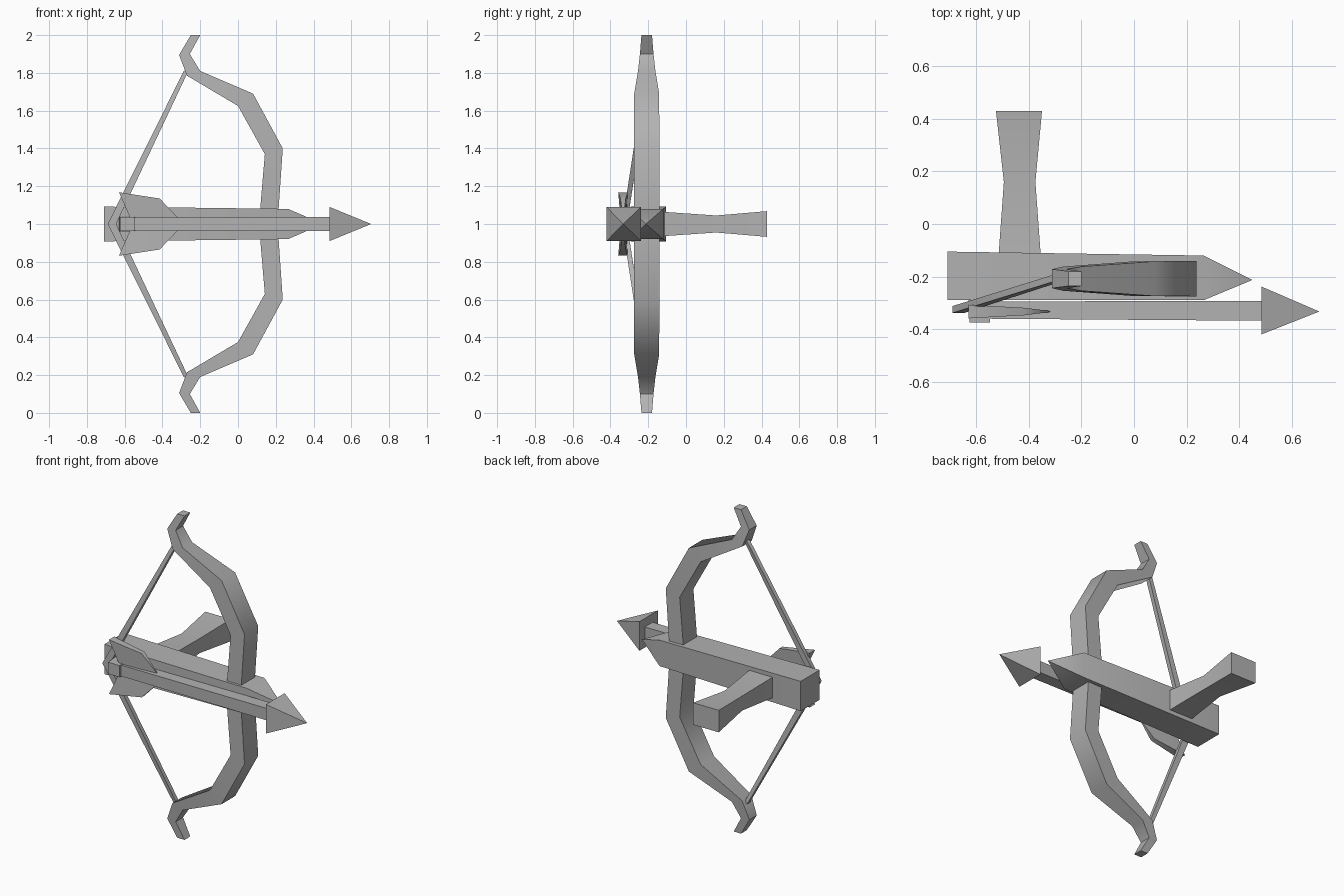
import bpy, bmesh, math
from mathutils import Vector

cube = bpy.data.objects.get("Cube")
if cube:
    bpy.data.objects.remove(cube, do_unlink=True)

grey = bpy.data.materials.new("plain grey")
grey.use_nodes = True
colour = (0.45, 0.45, 0.45, 1)
grey.diffuse_color = colour
grey.node_tree.nodes["Principled BSDF"].inputs["Base Color"].default_value = colour


def loft(name, rings):
    """Skin a row of four-cornered rings and cap both ends."""
    bm = bmesh.new()
    rows = [[bm.verts.new(p) for p in ring] for ring in rings]
    for a, b in zip(rows, rows[1:]):
        for i in range(4):
            j = (i + 1) % 4
            bm.faces.new((a[i], a[j], b[j], b[i]))
    bm.faces.new(rows[0])
    bm.faces.new(rows[-1])
    bmesh.ops.remove_doubles(bm, verts=bm.verts, dist=0.0005)
    bmesh.ops.recalc_face_normals(bm, faces=bm.faces)
    mesh = bpy.data.meshes.new(name)
    bm.to_mesh(mesh)
    bm.free()
    mesh.materials.append(grey)
    obj = bpy.data.objects.new(name, mesh)
    bpy.context.collection.objects.link(obj)
    bpy.ops.object.select_all(action='DESELECT')
    obj.select_set(True)
    bpy.context.view_layer.objects.active = obj
    bpy.ops.object.shade_smooth_by_angle(angle=math.radians(45))
    return obj


def ring_x(x, y0, y1, h):
    """Ring across the x axis, centred on z = 1."""
    return [(x, y0, 1 - h), (x, y1, 1 - h), (x, y1, 1 + h), (x, y0, 1 + h)]


def ring_y(y, x0, x1, h):
    """Ring across the y axis, centred on z = 1."""
    return [(x0, y, 1 - h), (x1, y, 1 - h), (x1, y, 1 + h), (x0, y, 1 + h)]


def ring_limb(inner, outer, y, w):
    """Ring across a limb that runs in the xz plane."""
    (a, b), (c, d) = inner, outer
    return [(a, y - w, b), (c, y - w, d), (c, y + w, d), (a, y + w, b)]


def flip(p):
    return (p[0], 2 - p[1])


# Stock with a pointed nose
loft("stock", [ring_x(-0.71, -0.29, -0.105, 0.092),
               ring_x(0.265, -0.29, -0.12, 0.08),
               ring_x(0.45, -0.213, -0.213, 0)])

# Flared grip
loft("grip", [ring_y(-0.13, -0.516, -0.354, 0.065),
              ring_y(0.16, -0.495, -0.375, 0.045),
              ring_y(0.43, -0.525, -0.35, 0.068)])

# Bow: upper half as inner point, outer point, half width; then mirrored
half = [((-0.25, 2), (-0.2, 2), 0.028),
        ((-0.312, 1.895), (-0.255, 1.9), 0.036),
        ((-0.27, 1.785), (-0.2, 1.81), 0.046),
        ((0, 1.625), (0.08, 1.69), 0.066),
        ((0.142, 1.37), (0.237, 1.4), 0.067),
        ((0.115, 1.05), (0.213, 1.05), 0.067)]
rings = half + [(flip(i), flip(o), w) for i, o, w in reversed(half)]
loft("bow", [ring_limb(i, o, -0.208, w) for i, o, w in rings])

# String, drawn back into a V
string = [((-0.287, 1.81), (-0.258, 1.82), -0.2),
          ((-0.69, 1), (-0.645, 1), -0.325),
          ((-0.287, 0.19), (-0.258, 0.18), -0.2)]
loft("string", [ring_limb(i, o, y, 0.013) for i, o, y in string])

# Bolt: shaft, head and string catch
loft("bolt_shaft", [ring_x(-0.6, -0.36, -0.295, 0.034),
                    ring_x(0.49, -0.368, -0.292, 0.037)])
loft("bolt_head", [ring_x(0.485, -0.42, -0.238, 0.09),
                   ring_x(0.705, -0.333, -0.333, 0)])
loft("string_catch", [ring_y(-0.29, -0.63, -0.54, 0.04),
                      ring_y(-0.374, -0.625, -0.548, 0.036)])

# Fletching fins above and below the shaft, thick at the back
for name, s in (("upper_fin", 1), ("lower_fin", -1)):
    fin = [(-0.57, -0.63, 0.168, 0.014, 0.026),
           (-0.44, -0.415, 0.135, 0.01, 0.014),
           (-0.32, -0.32, 0.036, 0.002, 0.002)]
    loft(name, [[(xb, -0.333 - wb, 1 + s * 0.03), (xt, -0.333 - wt, 1 + s * h),
                 (xt, -0.333 + wt, 1 + s * h), (xb, -0.333 + wb, 1 + s * 0.03)]
                for xb, xt, h, wb, wt in fin])
